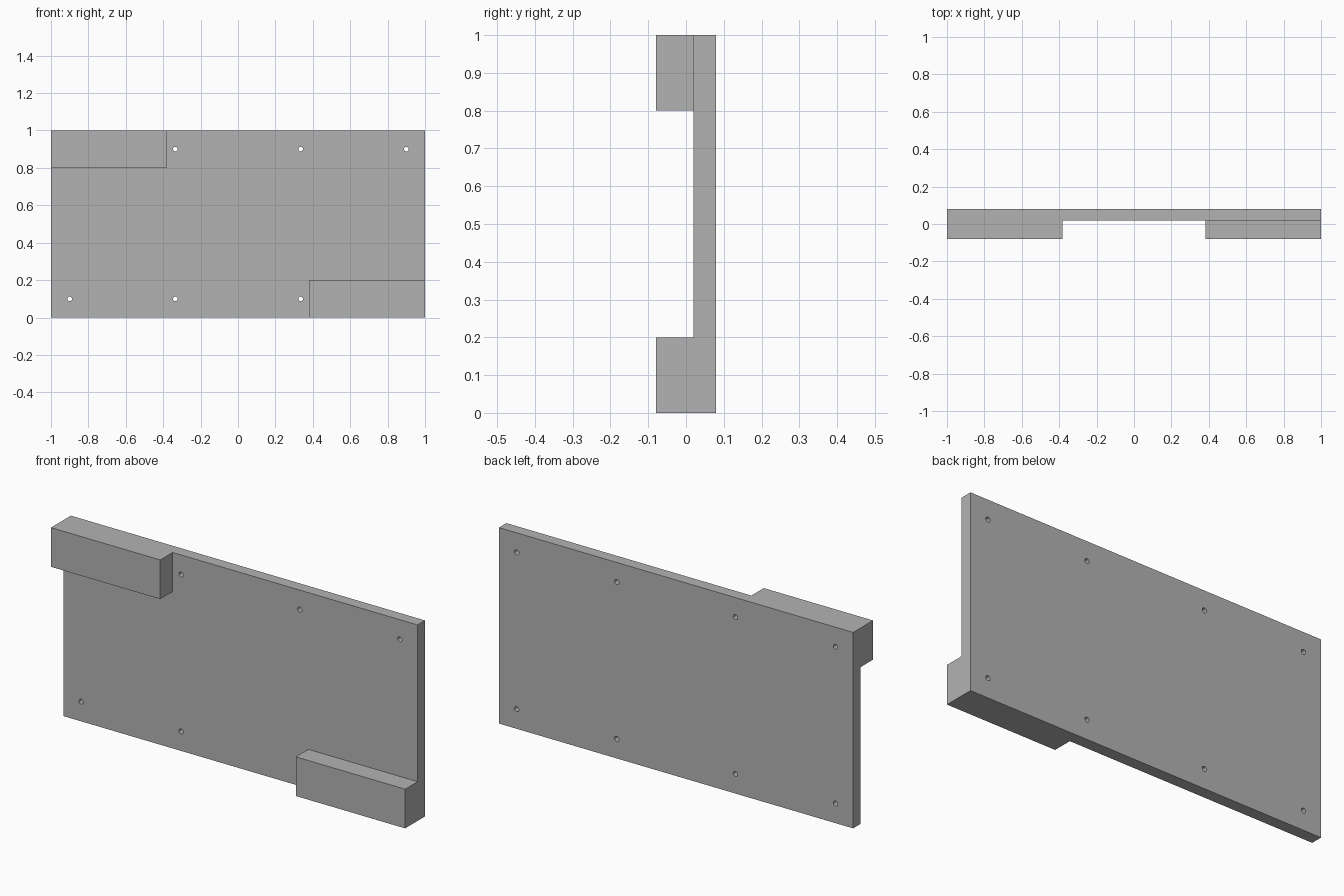
import bpy
import bmesh
from math import radians
from mathutils import Matrix

cube = bpy.data.objects.get("Cube")
if cube:
    bpy.data.objects.remove(cube, do_unlink=True)

GREY = (0.45, 0.45, 0.45, 1.0)
grey = bpy.data.materials.new("plain grey")
grey.use_nodes = True
grey.diffuse_color = GREY
grey.node_tree.nodes["Principled BSDF"].inputs["Base Color"].default_value = GREY

FRONT, SEAT, BACK = -0.08, 0.02, 0.08   # block front, plate front, plate back
HOLE_XS = (-0.9, -0.335, 0.335, 0.9)
HOLE_ZS = (0.1, 0.9)


def make_object(name, bm):
    mesh = bpy.data.meshes.new(name)
    bm.to_mesh(mesh)
    bm.free()
    mesh.materials.append(grey)
    obj = bpy.data.objects.new(name, mesh)
    bpy.context.collection.objects.link(obj)
    return obj


def box(name, low, high):
    size = [b - a for a, b in zip(low, high)]
    centre = [(a + b) / 2 for a, b in zip(low, high)]
    bm = bmesh.new()
    bmesh.ops.create_cube(bm, size=1, matrix=Matrix.Translation(centre) @ Matrix.Diagonal((*size, 1)))
    return make_object(name, bm)


# Back plate
plate = box("back_plate", (-1, SEAT, 0), (1, BACK, 1))

# Screw holes drilled through the plate only
bm = bmesh.new()
for x in HOLE_XS:
    for z in HOLE_ZS:
        place = Matrix.Translation((x, (SEAT + BACK) / 2, z)) @ Matrix.Rotation(radians(90), 4, "X")
        bmesh.ops.create_cone(bm, cap_ends=True, segments=24, radius1=0.0125,
                              radius2=0.0125, depth=0.1, matrix=place)
drill = make_object("hole_cutter", bm)
drill.hide_render = True

cut = plate.modifiers.new("screw_holes", "BOOLEAN")
cut.operation = "DIFFERENCE"
cut.solver = "EXACT"
cut.object = drill
bpy.context.view_layer.objects.active = plate
plate.select_set(True)
bpy.ops.object.modifier_apply(modifier=cut.name)
bpy.data.objects.remove(drill, do_unlink=True)
bpy.ops.object.shade_smooth_by_angle(angle=radians(30))

# Blocks at opposite corners, covering one hole each
box("upper_right_block", (-1, FRONT, 0.8), (-0.383, SEAT, 1))
box("lower_left_block", (0.383, FRONT, 0), (1, SEAT, 0.2))
